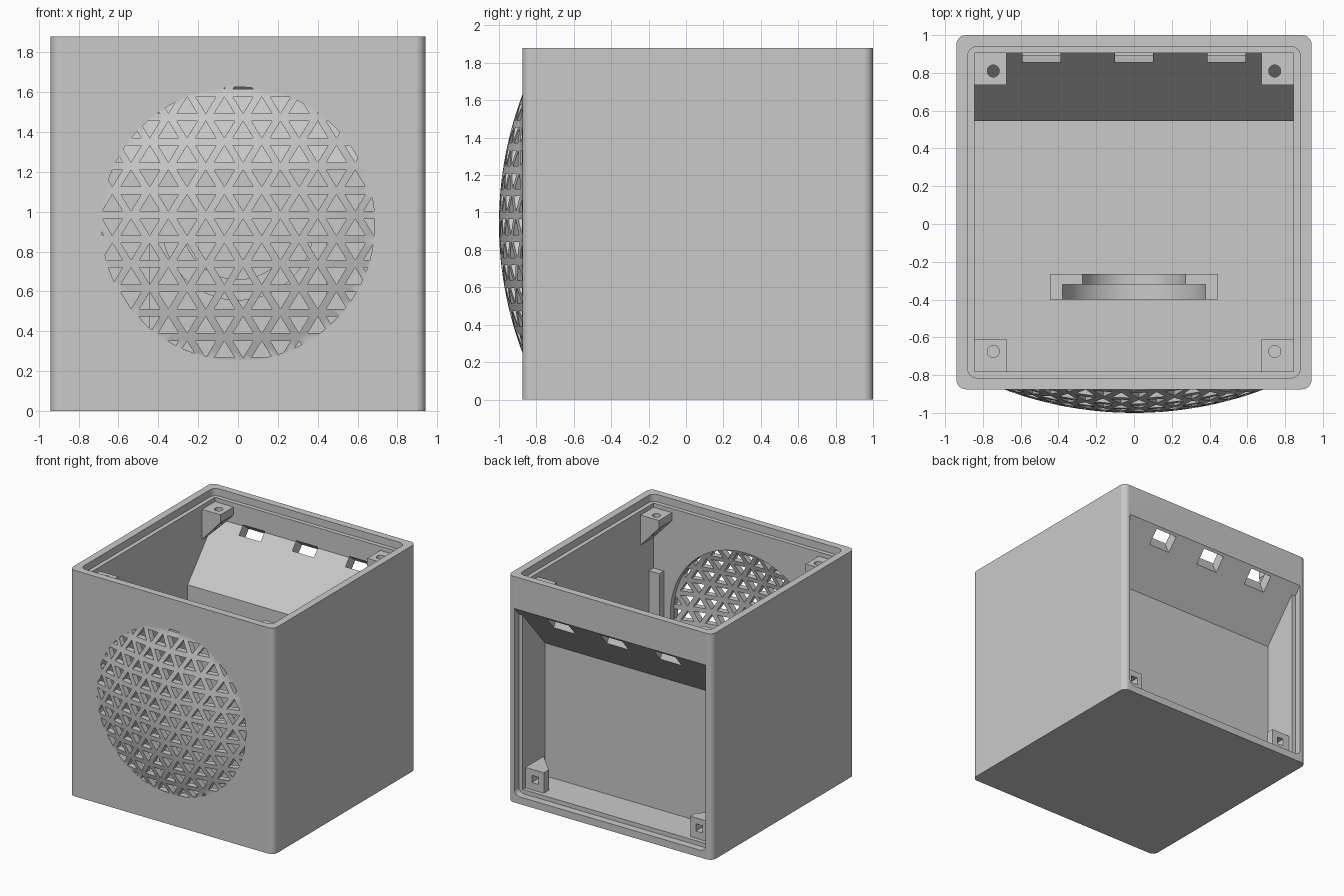
import bpy, bmesh, math
from mathutils import Vector

if "Cube" in bpy.data.objects:
    bpy.data.objects.remove(bpy.data.objects["Cube"])

grey = bpy.data.materials.new("plain_grey")
grey.diffuse_color = (0.59, 0.59, 0.59, 1)
grey.use_nodes = True
grey.node_tree.nodes["Principled BSDF"].inputs["Base Color"].default_value = grey.diffuse_color


def make(name, bm):
    bmesh.ops.recalc_face_normals(bm, faces=bm.faces[:])
    me = bpy.data.meshes.new(name)
    bm.to_mesh(me)
    bm.free()
    me.materials.append(grey)
    ob = bpy.data.objects.new(name, me)
    bpy.context.collection.objects.link(ob)
    return ob


def add_prism(bm, pts, axis, a, b):
    """Extrude a 2D outline along an axis: x uses (y,z), y uses (x,z), z uses (x,y)."""
    def co(p, t):
        return {'x': (t, p[0], p[1]), 'y': (p[0], t, p[1]), 'z': (p[0], p[1], t)}[axis]
    lo = [bm.verts.new(co(p, a)) for p in pts]
    hi = [bm.verts.new(co(p, b)) for p in pts]
    bm.faces.new(lo)
    bm.faces.new(hi[::-1])
    n = len(pts)
    for i in range(n):
        bm.faces.new((lo[i], lo[(i + 1) % n], hi[(i + 1) % n], hi[i]))


def prism(name, pts, axis, a, b):
    bm = bmesh.new()
    add_prism(bm, pts, axis, a, b)
    return make(name, bm)


def rect(x0, x1, y0, y1):
    return [(x0, y0), (x1, y0), (x1, y1), (x0, y1)]


def rounded(x0, x1, y0, y1, r, n=6):
    out = []
    for cx, cy, s in ((x1 - r, y1 - r, 0), (x0 + r, y1 - r, 1), (x0 + r, y0 + r, 2), (x1 - r, y0 + r, 3)):
        for i in range(n + 1):
            t = math.pi / 2 * (s + i / n)
            out.append((cx + r * math.cos(t), cy + r * math.sin(t)))
    return out


def circle(cx, cy, r, n):
    return [(cx + r * math.cos(2 * math.pi * i / n), cy + r * math.sin(2 * math.pi * i / n)) for i in range(n)]


def cut(ob, cutter, op='DIFFERENCE'):
    m = ob.modifiers.new("cut", 'BOOLEAN')
    m.object, m.operation, m.solver = cutter, op, 'EXACT'
    bpy.context.view_layer.objects.active = ob
    bpy.ops.object.modifier_apply(modifier=m.name)
    bpy.data.objects.remove(cutter, do_unlink=True)


def smooth(ob):
    bpy.ops.object.select_all(action='DESELECT')
    ob.select_set(True)
    bpy.context.view_layer.objects.active = ob
    bpy.ops.object.shade_smooth_by_angle(angle=math.radians(30))
    m = ob.modifiers.new("even_shading", 'WEIGHTED_NORMAL')
    m.keep_sharp = True


CZ = 0.94       # height of the grille centre
IN = 0.845      # half width of the cavity
RIM = 0.69      # radius of the dome
SHELL = 0.05    # thickness of the grille
R = (RIM ** 2 + 0.125 ** 2) / (2 * 0.125)


def dome(offset, back):
    """Solid spherical cap in the front wall, closed by a flat back."""
    bm = bmesh.new()
    n, s = 14, 96
    prof = [(RIM * i / n, R - 1 + offset - math.sqrt(R * R - (RIM * i / n) ** 2)) for i in range(1, n + 1)]
    rings = [[bm.verts.new((x, y, z)) for x, z in circle(0, CZ, r, s)] for r, y in prof + [(RIM, back)]]
    for a, b in zip(rings, rings[1:]):
        for i in range(s):
            bm.faces.new((a[i], a[(i + 1) % s], b[(i + 1) % s], b[i]))
    tip = bm.verts.new((0, offset - 1, CZ))
    for i in range(s):
        bm.faces.new((tip, rings[0][i], rings[0][(i + 1) % s]))
    bm.faces.new(rings[-1])
    return make("dome", bm)


# Housing with rounded upright edges and a domed front
body = prism("housing", rounded(-0.94, 0.94, -0.875, 1.0, 0.05), 'z', 0, 1.88)
cut(body, dome(0, -0.82), 'UNION')
# Main chamber, closed behind by an upright panel and a sloping panel
cut(body, prism("c", [(-0.78, 0.095), (0.545, 0.095), (0.545, 1.23), (0.905, 1.65),
                      (0.905, 2.0), (-0.78, 2.0)], 'x', -IN, IN))
# Lid rebate
cut(body, prism("c", rounded(-0.88, 0.88, -0.815, 0.94, 0.05), 'z', 1.82, 2.0))
# Rear bay under the sloping panel
cut(body, prism("c", [(0.644, 0.095), (1.1, 0.095), (1.1, 1.73), (0.644, 1.20)], 'x', -IN, IN))
# Rear cover rebate
bm = bmesh.new()
add_prism(bm, [(0.94, 0.06), (1.1, 0.06), (1.1, 1.73), (0.94, 1.544)], 'x', -0.88, 0.88)
low = [e for e in bm.edges if all(v.co.z < 0.1 for v in e.verts)
       and abs(e.verts[0].co.x - e.verts[1].co.x) < 0.01]
bmesh.ops.bevel(bm, geom=low, offset=0.05, segments=5, affect='EDGES', profile=0.5)
cut(body, make("c", bm))
# Three cable slots in the sloping panel
for x in (-0.49, 0, 0.49):
    cut(body, prism("c", [(0.855, 1.66), (0.855, 1.575), (0.905, 1.47), (0.985, 1.595), (0.905, 1.66)],
                    'x', x - 0.1, x + 0.1))
# Hollow behind the dome
cut(body, dome(SHELL, -0.7))

# Triangular grille holes in alternating rows, trimmed to a circle
bm = bmesh.new()
PX, PZ, HW, HH = 0.0937, 0.1225, 0.051, 0.042
for row in range(-6, 7):
    z = 0.9225 + PZ * row
    for col in range(-9, 9):
        x = 0.0256 + PX * col
        nx, nz = max(abs(x) - HW, 0), max(abs(z - CZ) - HH, 0)
        if math.hypot(nx, nz) > 0.68:
            continue
        s = 1 if (row + col) % 2 == 0 else -1
        add_prism(bm, [(x - HW, z - s * HH), (x + HW, z - s * HH), (x, z + s * HH)], 'y', -1.1, -0.6)
holes = make("holes", bm)
cut(holes, prism("c", circle(0, CZ, 0.686, 96), 'y', -1.05, -0.65), 'INTERSECT')
cut(body, holes)
smooth(body)


# Speaker cradle: low block with a stepped round seat
def u_shape(r):
    arc = [(r * math.cos(math.pi + math.pi * i / 32), CZ + r * math.sin(math.pi + math.pi * i / 32))
           for i in range(33)]
    return arc + [(r, 1.8), (-r, 1.8)]


cradle = prism("speaker_cradle", rect(-0.445, 0.445, 0.09, 0.88), 'y', -0.40, -0.265)
cut(cradle, prism("c", u_shape(0.383), 'y', -0.5, -0.32))
cut(cradle, prism("c", u_shape(0.28), 'y', -0.5, -0.2))
smooth(cradle)

for sx in (-1, 1):
    # Lid posts with round through holes, wedged against the side walls
    for label, y0, y1, yh in (("front", -0.785, -0.61, -0.675), ("back", 0.735, 0.91, 0.81)):
        post = prism(label + "_lid_post", [(sx * 0.85, 1.785), (sx * 0.675, 1.785),
                                           (sx * 0.675, 1.72), (sx * 0.85, 1.53)], 'y', y0, y1)
        cut(post, prism("c", circle(sx * 0.745, yh, 0.032, 20), 'z', 1.4, 1.9))
        smooth(post)
    # Rear cover posts with square holes
    hx = sx * 0.755
    post = prism("rear_cover_post", [(sx * 0.85, 0.905), (sx * 0.675, 0.905),
                                     (sx * 0.675, 0.84), (sx * 0.85, 0.66)], 'z', 0.09, 0.265)
    cut(post, prism("c", rect(hx - 0.03, hx + 0.03, 0.155, 0.215), 'y', 0.6, 1.0))
    # Upright ribs in the front corners
    x0, x1 = sorted((sx * 0.85, sx * 0.75))
    prism("front_corner_rib", rect(x0, x1, -0.785, -0.72), 'z', 0.09, 1.28)
